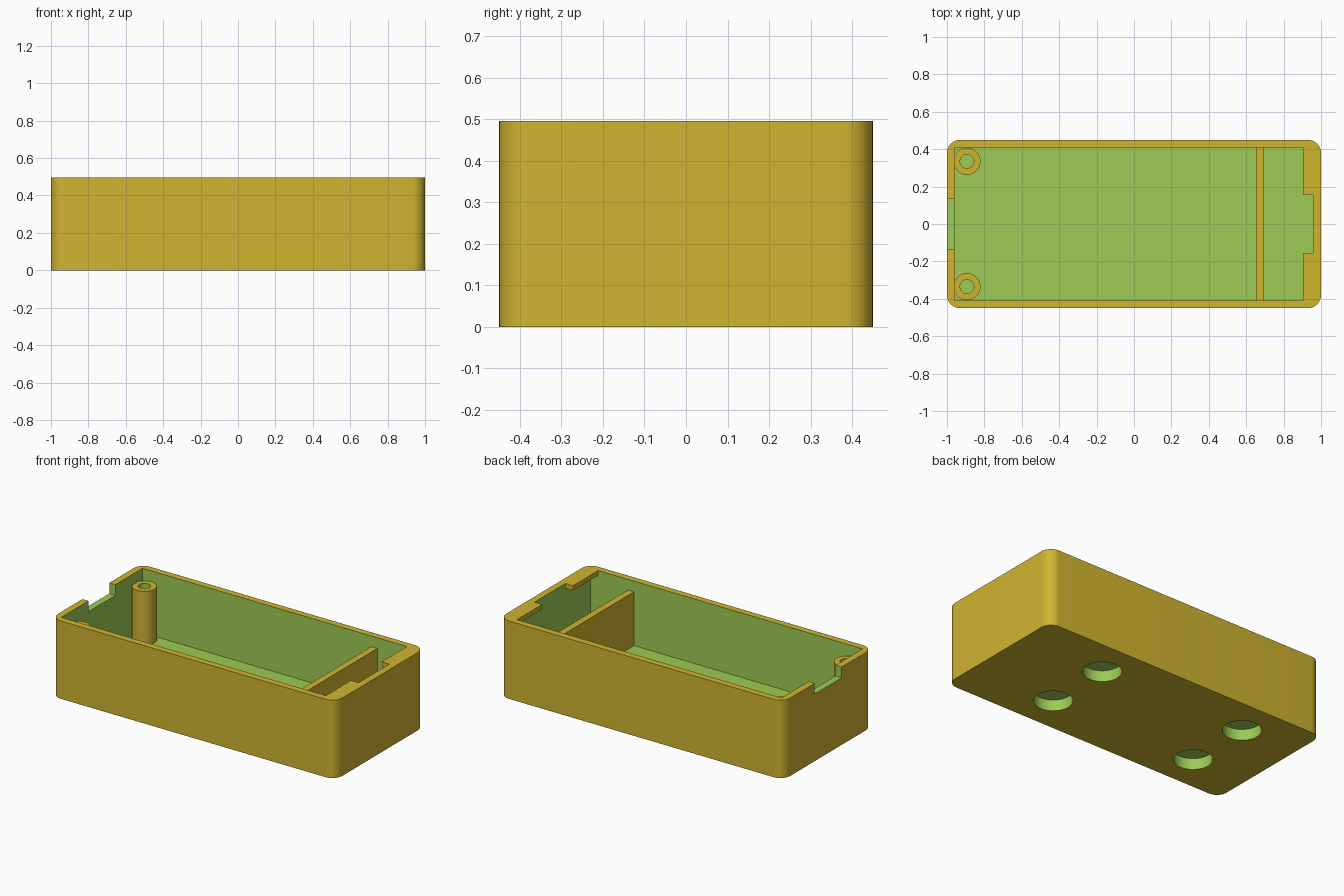
import bpy
import bmesh
from math import radians
from mathutils import Matrix, Vector

old = bpy.data.objects.get("Cube")
if old:
    bpy.data.objects.remove(old, do_unlink=True)


def make_material(name, rgb):
    mat = bpy.data.materials.new(name)
    mat.use_nodes = True
    mat.diffuse_color = (*rgb, 1)
    mat.node_tree.nodes["Principled BSDF"].inputs["Base Color"].default_value = (*rgb, 1)
    return mat


yellow = make_material("mustard yellow", (0.63, 0.46, 0.03))
green = make_material("leaf green", (0.337, 0.597, 0.09))

# Main dimensions
HEIGHT, FLOOR, STEP = 0.495, 0.085, 0.427
IN_X, IN_Y = 0.957, 0.408
OVER = 0.1  # how far cutters reach past open faces


def finish(bm, name, mat):
    mesh = bpy.data.meshes.new(name)
    bm.to_mesh(mesh)
    bm.free()
    mesh.materials.append(mat)
    obj = bpy.data.objects.new(name, mesh)
    bpy.context.collection.objects.link(obj)
    return obj


def box(name, lo, hi, mat, corner=0):
    lo, hi = Vector(lo), Vector(hi)
    bm = bmesh.new()
    bmesh.ops.create_cube(bm, size=1, matrix=Matrix.Translation((lo + hi) / 2)
                          @ Matrix.Diagonal((*(hi - lo), 1)))
    if corner:
        upright = [e for e in bm.edges
                   if abs(e.verts[0].co.z - e.verts[1].co.z) > 0.01]
        bmesh.ops.bevel(bm, geom=upright, offset=corner, segments=12,
                        profile=0.5, affect='EDGES')
    return finish(bm, name, mat)


def cylinder(name, x, y, r, z0, z1, mat):
    bm = bmesh.new()
    bmesh.ops.create_cone(bm, cap_ends=True, segments=48, radius1=r, radius2=r,
                          depth=z1 - z0,
                          matrix=Matrix.Translation((x, y, (z0 + z1) / 2)))
    return finish(bm, name, mat)


def select_only(obj):
    bpy.ops.object.select_all(action='DESELECT')
    obj.select_set(True)
    bpy.context.view_layer.objects.active = obj


def cut(obj, cutter):
    # Cut faces keep the cutter's colour
    mod = obj.modifiers.new("cut", 'BOOLEAN')
    mod.operation = 'DIFFERENCE'
    mod.solver = 'EXACT'
    mod.material_mode = 'TRANSFER'
    mod.object = cutter
    select_only(obj)
    bpy.ops.object.modifier_apply(modifier=mod.name)
    bpy.data.objects.remove(cutter, do_unlink=True)


def smooth(obj):
    select_only(obj)
    bpy.ops.object.shade_smooth_by_angle(angle=radians(30))


# Open tray with rounded upright corners
tray = box("tray", (-1, -0.45, 0), (1, 0.45, HEIGHT), yellow, corner=0.07)
cut(tray, box("cavity", (-IN_X, -IN_Y, FLOOR), (IN_X, IN_Y, HEIGHT + OVER), green))

# Notch in the end wall
cut(tray, box("notch", (-1 - OVER, -0.135, STEP),
              (-IN_X + 0.02, 0.135, HEIGHT + OVER), green))

# Four round recesses in the underside
for x in (-0.615, 0.415):
    for y in (-0.215, 0.215):
        cut(tray, cylinder("recess", x, y, 0.111, -OVER, 0.07, green))
smooth(tray)

# Divider wall
box("divider", (0.652, -IN_Y, FLOOR), (0.694, IN_Y, STEP), yellow)

for side, s in (("left", 1), ("right", -1)):
    # Thin lip under the top edge at the far end
    y0, y1 = sorted((s * 0.155, s * IN_Y))
    box("lip_" + side, (0.903, y0, HEIGHT - 0.03), (IN_X, y1, HEIGHT), yellow)

    # Hollow screw post
    post = cylinder("screw_post_" + side, -0.893, s * 0.335, 0.072, FLOOR, STEP, yellow)
    cut(post, cylinder("screw_hole", -0.893, s * 0.335, 0.037,
                       FLOOR - OVER, STEP + OVER, green))
    smooth(post)
